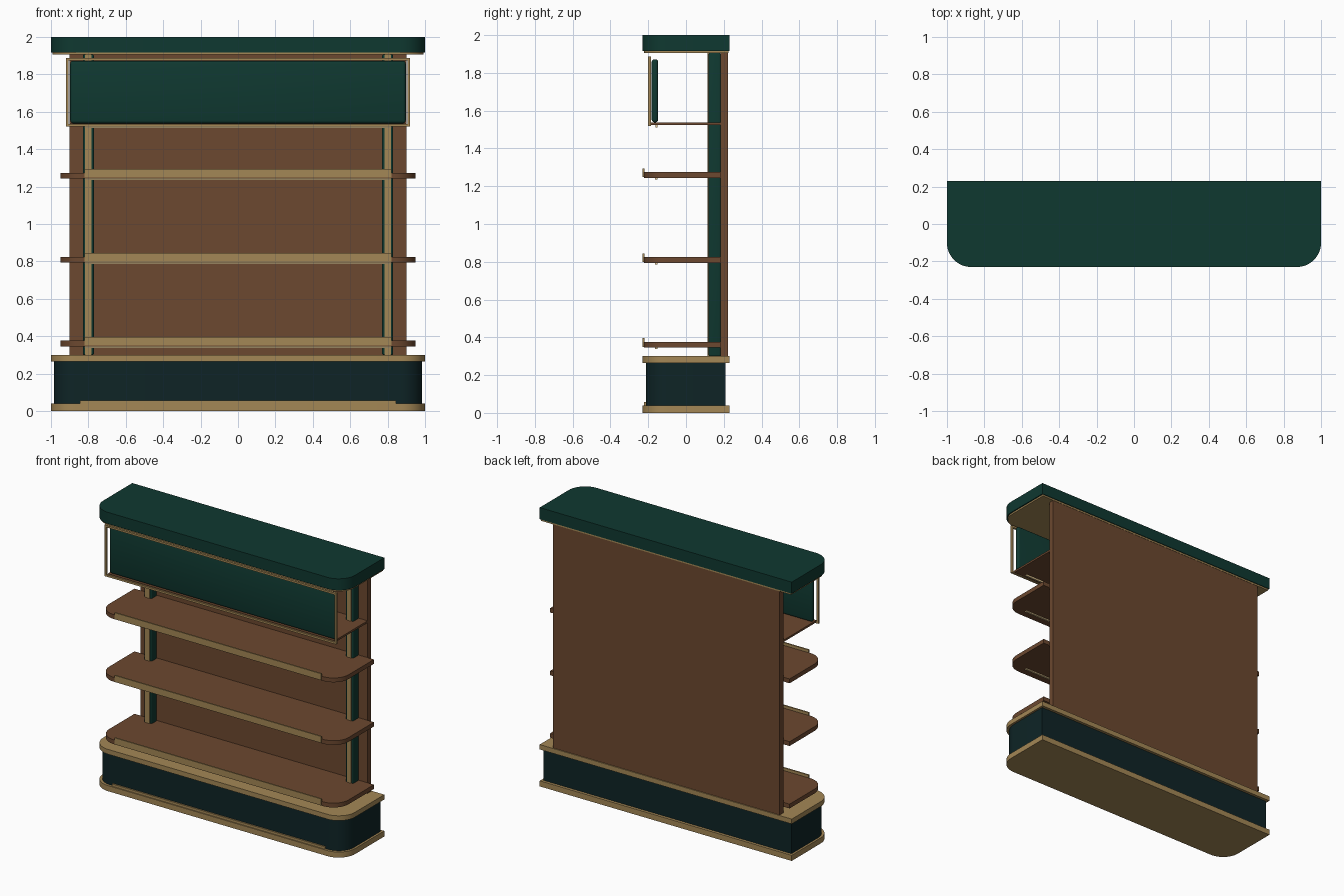
import bpy, bmesh, math

cube = bpy.data.objects.get("Cube")
if cube:
    bpy.data.objects.remove(cube, do_unlink=True)


def material(name, rgb):
    m = bpy.data.materials.new(name)
    m.use_nodes = True
    m.diffuse_color = (*rgb, 1)
    m.node_tree.nodes["Principled BSDF"].inputs["Base Color"].default_value = (*rgb, 1)
    return m


GREEN = material("deep green", (0.0048, 0.040, 0.030))
DARK = material("dark teal", (0.0044, 0.0176, 0.0194))
WOOD = material("brown wood", (0.15, 0.065, 0.029))
GOLD = material("brass", (0.37, 0.243, 0.092))
GLOW = material("warm light", (1.0, 0.75, 0.38))


def finish(bm, name, mat, smooth=False):
    bmesh.ops.recalc_face_normals(bm, faces=bm.faces)
    mesh = bpy.data.meshes.new(name)
    bm.to_mesh(mesh)
    bm.free()
    mesh.materials.append(mat)
    ob = bpy.data.objects.new(name, mesh)
    bpy.context.collection.objects.link(ob)
    if smooth:
        bpy.ops.object.select_all(action='DESELECT')
        ob.select_set(True)
        bpy.context.view_layer.objects.active = ob
        bpy.ops.object.shade_smooth_by_angle(angle=math.radians(35))
    return ob


def box(name, mat, x, y, z, bevel=0):
    """Box from (min, max) ranges, with optional rounded edges."""
    bm = bmesh.new()
    bmesh.ops.create_cube(bm, size=1)
    for v in bm.verts:
        v.co = [sum(r) / 2 + c * (r[1] - r[0]) for r, c in zip((x, y, z), v.co)]
    if bevel:
        bmesh.ops.bevel(bm, geom=bm.edges[:], offset=bevel, segments=3,
                        profile=0.5, affect='EDGES')
    return finish(bm, name, mat, bevel > 0)


def slab(name, mat, half, y, z, radius):
    """Horizontal slab whose two front corners are rounded."""
    outline = [(half, y[1]), (-half, y[1])]
    for side, start in ((-1, math.pi), (1, 1.5 * math.pi)):
        for i in range(13):
            a = start + math.pi / 2 * i / 12
            outline.append((side * (half - radius) + radius * math.cos(a),
                            y[0] + radius + radius * math.sin(a)))
    bm = bmesh.new()
    face = bm.faces.new([bm.verts.new((px, py, z[0])) for px, py in outline])
    new = bmesh.ops.extrude_face_region(bm, geom=[face])["geom"]
    for v in new:
        if isinstance(v, bmesh.types.BMVert):
            v.co.z = z[1]
    return finish(bm, name, mat, True)


# Plinth with brass bands
slab("plinth_foot_band", GOLD, 1.0, (-0.23, 0.23), (0, 0.04), 0.13)
slab("plinth_body", DARK, 0.985, (-0.213, 0.21), (0.04, 0.265), 0.12)
slab("plinth_top_band", GOLD, 1.0, (-0.23, 0.23), (0.265, 0.30), 0.13)
box("plinth_front_strip", GOLD, (-0.845, 0.845), (-0.223, -0.213), (0.035, 0.057))

# Back panel and canopy
box("back_panel", WOOD, (-0.9, 0.9), (0.183, 0.223), (0.30, 1.906))
slab("canopy_trim", GOLD, 0.992, (-0.222, 0.225), (1.905, 1.917), 0.125)
slab("canopy", GREEN, 1.0, (-0.23, 0.23), (1.917, 2.0), 0.13)

# Posts with brass inlays
for side, label in ((-1, "right"), (1, "left")):
    c = side * 0.80
    box(label + "_post", GREEN, (c - 0.03, c + 0.03), (0.12, 0.184), (0.30, 1.906), 0.008)
    box(label + "_post_inlay", GOLD, (c - 0.017, c + 0.017), (0.115, 0.124), (0.30, 1.906))

# Shelves with brass lips and light strips below
for i, z in enumerate((0.345, 0.793, 1.243), 1):
    slab(f"shelf_{i}", WOOD, 0.95, (-0.222, 0.183), (z, z + 0.031), 0.12)
    box(f"shelf_{i}_lip", GOLD, (-0.82, 0.82), (-0.229, -0.219), (z + 0.005, z + 0.051))
    box(f"shelf_{i}_light", GLOW, (-0.82, 0.82), (-0.165, -0.151), (z - 0.008, z))

# Header box: shelf, sign panel, brass frame and light strip
box("header_shelf", WOOD, (-0.9, 0.9), (-0.19, 0.183), (1.524, 1.538))
box("header_panel", GREEN, (-0.897, 0.897), (-0.182, -0.147), (1.538, 1.872), 0.015)
box("header_light", GLOW, (-0.82, 0.82), (-0.162, -0.15), (1.512, 1.524))
for label, z in (("bottom", 1.52), ("top", 1.873)):
    box(f"header_frame_{label}", GOLD, (-0.92, 0.92), (-0.202, -0.186), (z, z + 0.014))
for label, x in (("right", -0.92), ("left", 0.906)):
    box(f"header_frame_{label}", GOLD, (x, x + 0.014), (-0.202, -0.186), (1.53, 1.88))
